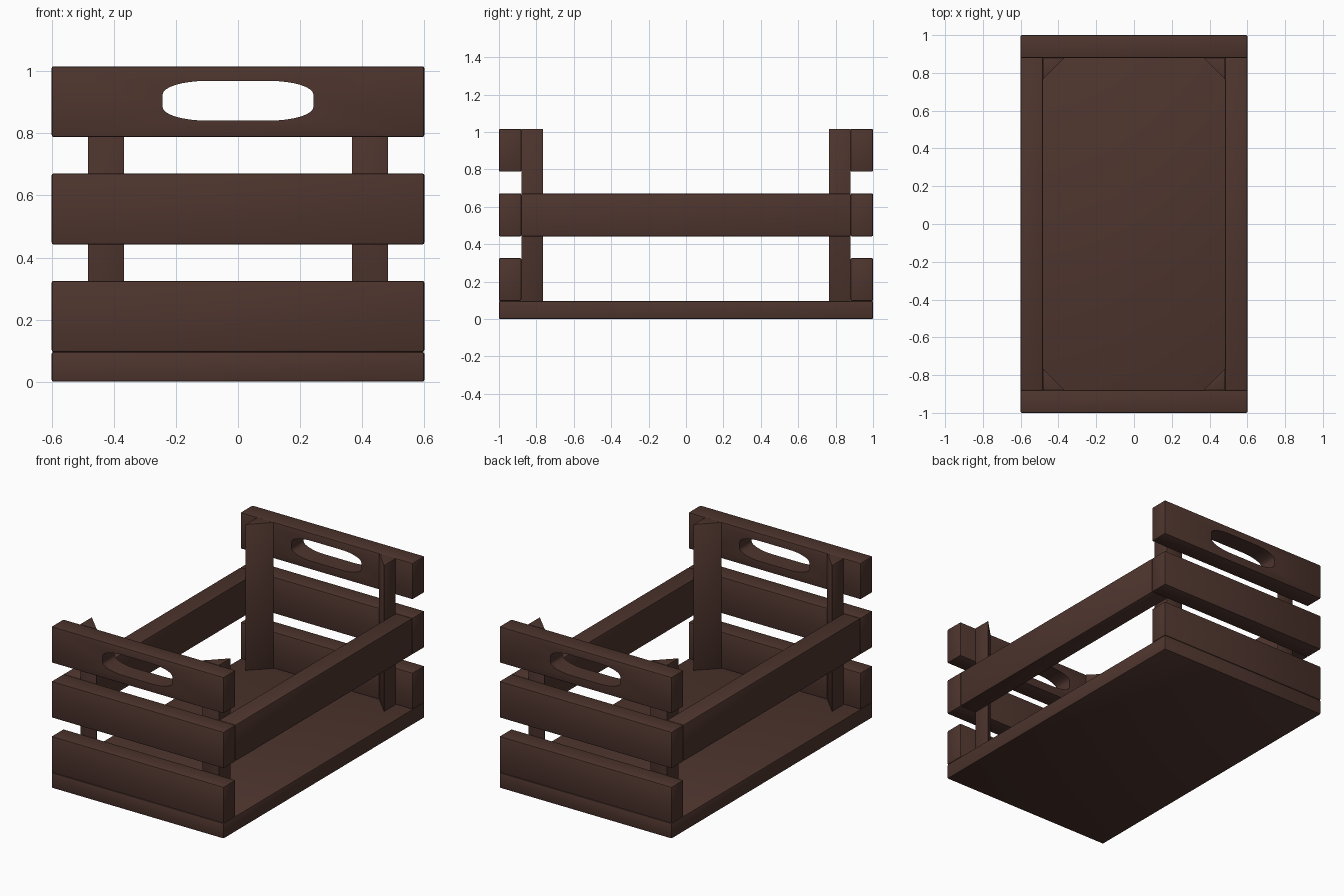
import bpy, bmesh, math

if "Cube" in bpy.data.objects:
    bpy.data.objects.remove(bpy.data.objects["Cube"])

wood = bpy.data.materials.new("dark_brown_wood")
wood.diffuse_color = (0.076, 0.035, 0.027, 1)
wood.use_nodes = True
wood.node_tree.nodes["Principled BSDF"].inputs["Base Color"].default_value = wood.diffuse_color


def prism(name, outline, to3d, a, b, bevel=0.006):
    """Extrude a 2D outline from a to b; to3d maps (u, v, w) to xyz."""
    bm = bmesh.new()
    lo = [bm.verts.new(to3d(u, v, a)) for u, v in outline]
    hi = [bm.verts.new(to3d(u, v, b)) for u, v in outline]
    n = len(outline)
    bm.faces.new(lo)
    bm.faces.new(hi)
    for i in range(n):
        j = (i + 1) % n
        bm.faces.new((lo[i], lo[j], hi[j], hi[i]))
    bmesh.ops.recalc_face_normals(bm, faces=bm.faces)
    if bevel:
        bmesh.ops.bevel(bm, geom=list(bm.edges), offset=bevel, segments=2,
                        profile=0.5, affect='EDGES')
        bmesh.ops.recalc_face_normals(bm, faces=bm.faces)
    me = bpy.data.meshes.new(name)
    bm.to_mesh(me)
    bm.free()
    me.materials.append(wood)
    ob = bpy.data.objects.new(name, me)
    bpy.context.collection.objects.link(ob)
    return ob


def box(name, x0, x1, y0, y1, z0, z1):
    return prism(name, [(x0, y0), (x1, y0), (x1, y1), (x0, y1)],
                 lambda u, v, w: (u, v, w), z0, z1)


def smooth(ob):
    bpy.ops.object.select_all(action='DESELECT')
    ob.select_set(True)
    bpy.context.view_layer.objects.active = ob
    bpy.ops.object.shade_smooth_by_angle(angle=math.radians(35))


# handle hole outline in x/z: rounded corners made from quarter ellipses
hole = []
for q, (sx, sz) in enumerate([(1, 1), (-1, 1), (-1, -1), (1, -1)]):
    for i in range(9):
        t = math.pi / 2 * (q + i / 8)
        hole.append((sx * 0.10 + 0.143 * math.cos(t),
                     0.905 + sz * 0.020 + 0.044 * math.sin(t)))

# floor board
parts = [box("floor_board", -0.6, 0.6, -1, 1, 0, 0.096)]

# three slats on each end, the top one with a handle hole
for end, s in (("front", -1), ("back", 1)):
    y0, y1 = sorted((s * 0.88, s * 1.0))
    for level, z0, z1 in (("lower", 0.096, 0.325), ("middle", 0.442, 0.671),
                          ("handle", 0.788, 1.016)):
        slat = box(f"{end}_{level}_slat", -0.6, 0.6, y0, y1, z0, z1)
        parts.append(slat)
        if level == "handle":
            cutter = prism("hole_cutter", hole, lambda u, v, w: (u, w, v),
                           y0 - 0.1, y1 + 0.1, 0)
            cutter.hide_render = True
            mod = slat.modifiers.new("handle_hole", 'BOOLEAN')
            mod.operation = 'DIFFERENCE'
            mod.solver = 'EXACT'
            mod.object = cutter
            bpy.context.view_layer.objects.active = slat
            bpy.ops.object.modifier_apply(modifier=mod.name)
            bpy.data.objects.remove(cutter)

# one long slat on each side, and triangular corner posts
for side, sx in (("left", -1), ("right", 1)):
    x0, x1 = sorted((sx * 0.482, sx * 0.6))
    parts.append(box(f"{side}_side_slat", x0, x1, -0.88, 0.88, 0.442, 0.671))
    for end, sy in (("front", -1), ("back", 1)):
        tri = [(sx * 0.483, sy * 0.88), (sx * 0.367, sy * 0.88),
               (sx * 0.483, sy * 0.764)]
        parts.append(prism(f"{end}_{side}_corner_post", tri,
                           lambda u, v, w: (u, v, w), 0.096, 1.016, 0.002))

for p in parts:
    smooth(p)
